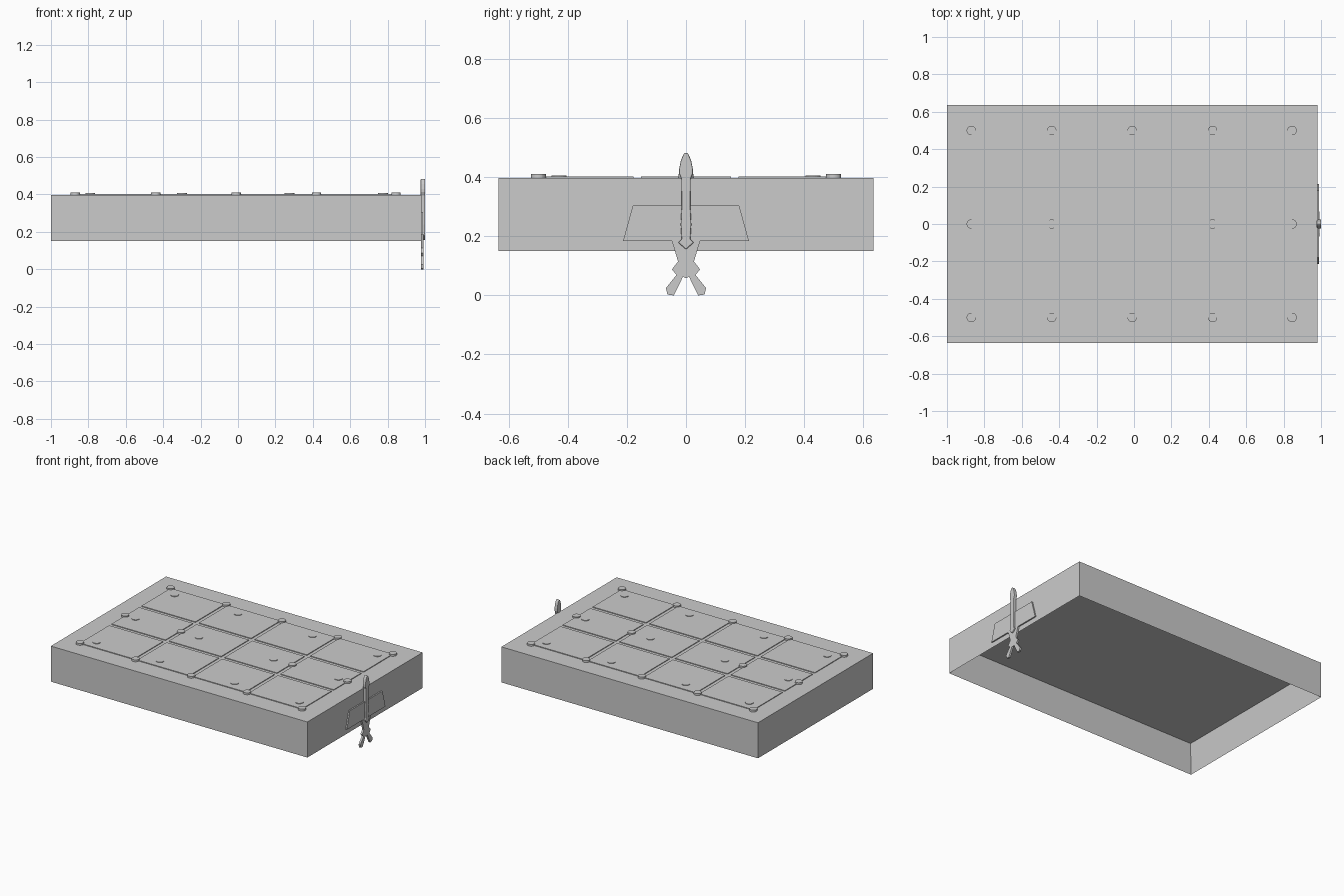
import bpy, bmesh

if "Cube" in bpy.data.objects:
    bpy.data.objects.remove(bpy.data.objects["Cube"])

grey = bpy.data.materials.new("plain_grey")
grey.use_nodes = True
colour = (0.6, 0.6, 0.6, 1)
grey.diffuse_color = colour
grey.node_tree.nodes["Principled BSDF"].inputs["Base Color"].default_value = colour


def finish(bm, name):
    bmesh.ops.recalc_face_normals(bm, faces=bm.faces)
    mesh = bpy.data.meshes.new(name)
    bm.to_mesh(mesh)
    bm.free()
    mesh.materials.append(grey)
    obj = bpy.data.objects.new(name, mesh)
    bpy.context.collection.objects.link(obj)
    return obj


def box(name, lo, hi):
    bm = bmesh.new()
    bmesh.ops.create_cube(bm, size=1)
    for v in bm.verts:
        v.co = [hi[i] if v.co[i] > 0 else lo[i] for i in range(3)]
    return finish(bm, name)


def disc(name, x, y, z0, z1, radius):
    bm = bmesh.new()
    bmesh.ops.create_cone(bm, cap_ends=True, segments=24, radius1=radius,
                          radius2=radius, depth=z1 - z0)
    bmesh.ops.translate(bm, verts=bm.verts, vec=(x, y, (z0 + z1) / 2))
    return finish(bm, name)


def plate(name, half, x0, x1):
    """Extrude a mirrored (y, z) half outline, listed top to bottom, along x."""
    pts = half + [(-y, z) for y, z in reversed(half) if y > 0]
    bm = bmesh.new()
    face = bm.faces.new([bm.verts.new((x0, y, z)) for y, z in pts])
    new = bmesh.ops.extrude_face_region(bm, geom=[face])["geom"]
    bmesh.ops.translate(bm, vec=(x1 - x0, 0, 0),
                        verts=[g for g in new if isinstance(g, bmesh.types.BMVert)])
    return finish(bm, name)


# Hollow tray, open underneath: inset the bottom and push it up
X0, X1, Y, TOP = -1.0, 0.98, 0.635, 0.398
tray = box("tray", (X0, -Y, 0.15), (X1, Y, TOP))
bm = bmesh.new()
bm.from_mesh(tray.data)
bottom = min(bm.faces, key=lambda f: f.calc_center_median().z)
bmesh.ops.inset_region(bm, faces=[bottom], thickness=0.036)
bmesh.ops.translate(bm, verts=bottom.verts, vec=(0, 0, 0.205))
bm.to_mesh(tray.data)
bm.free()

# Raised tiles, each with a low button
columns = [-0.87, -0.44, -0.01, 0.42, 0.845]
rows = [-0.5, -0.165, 0.165, 0.5]
buttons_x = [-0.79, -0.3, 0.275, 0.775]
buttons_y = [-0.43, 0, 0.43]
GAP, TILE_TOP = 0.013, 0.403
for i, bx in enumerate(buttons_x):
    for j, by in enumerate(buttons_y):
        left = columns[i] + (GAP if i > 0 else 0)
        right = columns[i + 1] - (GAP if i < 3 else 0)
        front = rows[j] + (GAP if j > 0 else 0)
        back = rows[j + 1] - (GAP if j < 2 else 0)
        box("tile", (left, front, TOP - 0.002), (right, back, TILE_TOP))
        disc("tile_button", bx, by, TOP, 0.407, 0.026)

# Taller pegs around the tiles, none at the middle
for i, x in enumerate(columns):
    for y in (-0.5, 0, 0.5):
        if not (i == 2 and y == 0):
            disc("peg", x, y, TOP - 0.002, 0.411, 0.025)

# Aircraft ornament on the right wall
plate("aircraft_wings", [(0.18, 0.305), (0.213, 0.185)], 0.978, 0.989)
plate("aircraft_tail",
      [(0.048, 0.185), (0.027, 0.115), (0.048, 0.088), (0.032, 0.07),
       (0.068, 0.025), (0.063, 0.003), (0.041, 0), (0.01, 0.064), (0, 0.058)],
      0.978, 0.991)
body = plate("aircraft_body",
             [(0, 0.485), (0.009, 0.478), (0.018, 0.455), (0.023, 0.43),
              (0.023, 0.412), (0.016, 0.395), (0.015, 0.3), (0.018, 0.24),
              (0.015, 0.19), (0.027, 0.18), (0, 0.155)], 0.977, 1.0)
bevel = body.modifiers.new("soft_edges", "BEVEL")
bevel.width = 0.004
bevel.segments = 2
